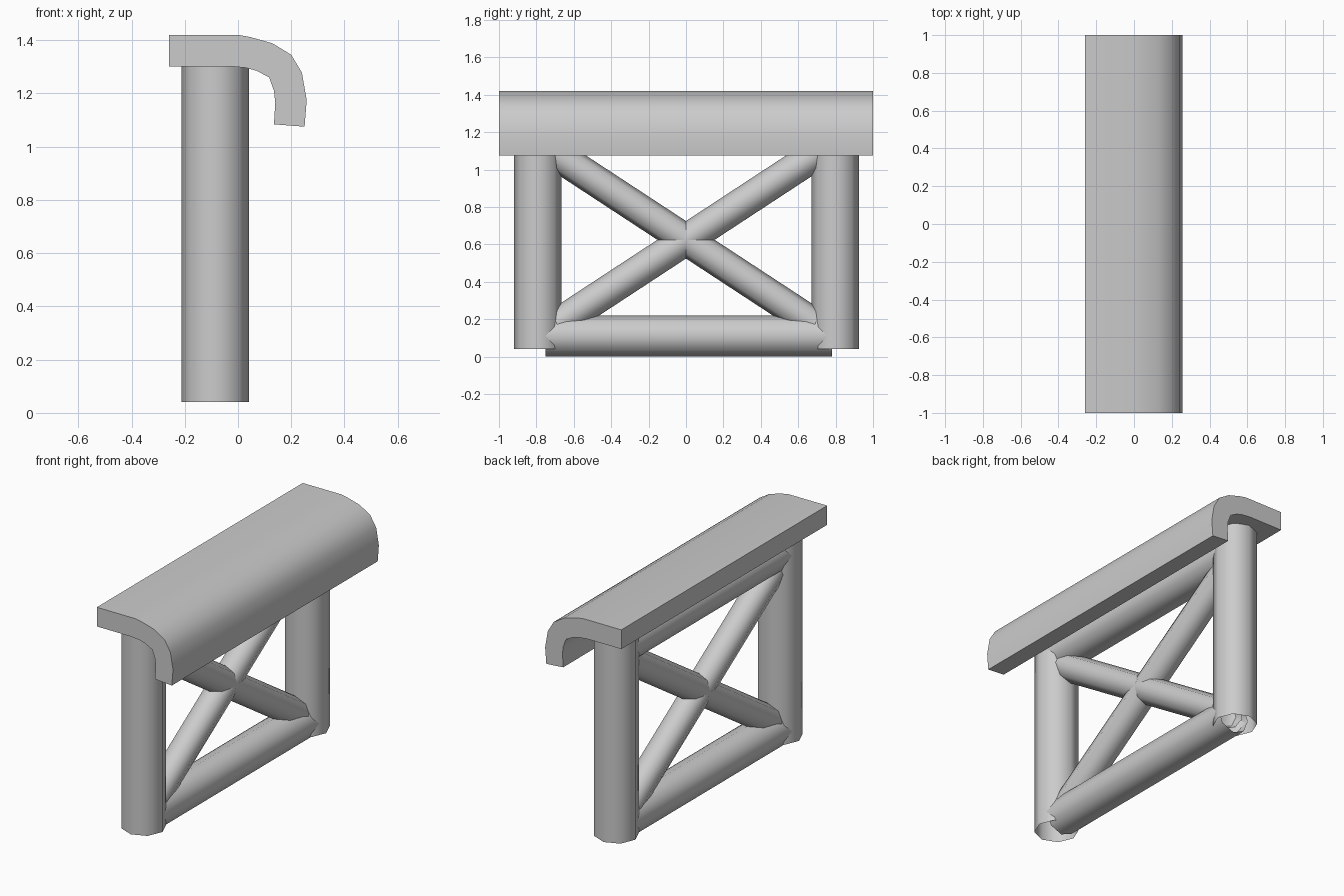
import bpy, bmesh, math
from mathutils import Matrix, Vector

cube = bpy.data.objects.get("Cube")
if cube:
    bpy.data.objects.remove(cube, do_unlink=True)

GREY = (0.6, 0.6, 0.6, 1)
grey = bpy.data.materials.new("plain grey")
grey.use_nodes = True
grey.diffuse_color = GREY
grey.node_tree.nodes["Principled BSDF"].inputs["Base Color"].default_value = GREY

AXIS_X = -0.086     # all tubes share this plane


def finish(name, bm):
    bmesh.ops.recalc_face_normals(bm, faces=bm.faces)
    mesh = bpy.data.meshes.new(name)
    bm.to_mesh(mesh)
    bm.free()
    mesh.materials.append(grey)
    obj = bpy.data.objects.new(name, mesh)
    bpy.context.collection.objects.link(obj)
    bpy.ops.object.select_all(action='DESELECT')
    obj.select_set(True)
    bpy.context.view_layer.objects.active = obj
    bpy.ops.object.shade_smooth_by_angle(angle=math.radians(60))
    return obj


def tube(name, start, end, radius):
    """Open eight-sided tube between two (y, z) points."""
    a, b = Vector((AXIS_X, *start)), Vector((AXIS_X, *end))
    d = b - a
    bm = bmesh.new()
    bmesh.ops.create_cone(
        bm, cap_ends=False, segments=8, radius1=radius, radius2=radius, depth=d.length,
        matrix=Matrix.Translation((a + b) / 2) @ Matrix.Rotation(math.atan2(-d.y, d.z), 4, 'X'))
    return finish(name, bm)


# Upright posts
tube("front_post", (-0.793, 0.04), (-0.793, 1.305), 0.127)
tube("back_post", (0.797, 0.04), (0.797, 1.305), 0.127)

# Horizontal rails
for name, z in (("lower_rail", 0.11), ("upper_rail", 1.19)):
    tube(name, (-0.75, z), (0.78, z), 0.11)

# Crossed braces
for name, s in (("rising_brace", 1), ("falling_brace", -1)):
    tube(name, (-0.76, 0.625 - s * 0.498), (0.76, 0.625 + s * 0.498), 0.084)

# Top plate with its curled edge, extruded along y
profile = [(-0.26, 1.42), (0.0, 1.42), (0.045, 1.412), (0.13, 1.388), (0.2, 1.345),
           (0.24, 1.278), (0.258, 1.175), (0.25, 1.075), (0.135, 1.084), (0.14, 1.165),
           (0.135, 1.21), (0.117, 1.26), (0.07, 1.285), (0.03, 1.296), (-0.03, 1.302),
           (-0.26, 1.302)]
bm = bmesh.new()
face = bm.faces.new([bm.verts.new((x, -1, z)) for x, z in profile])
new = bmesh.ops.extrude_face_region(bm, geom=[face], use_keep_orig=True)
bmesh.ops.translate(bm, vec=(0, 2, 0),
                    verts=[v for v in new["geom"] if isinstance(v, bmesh.types.BMVert)])
finish("top_plate", bm)
